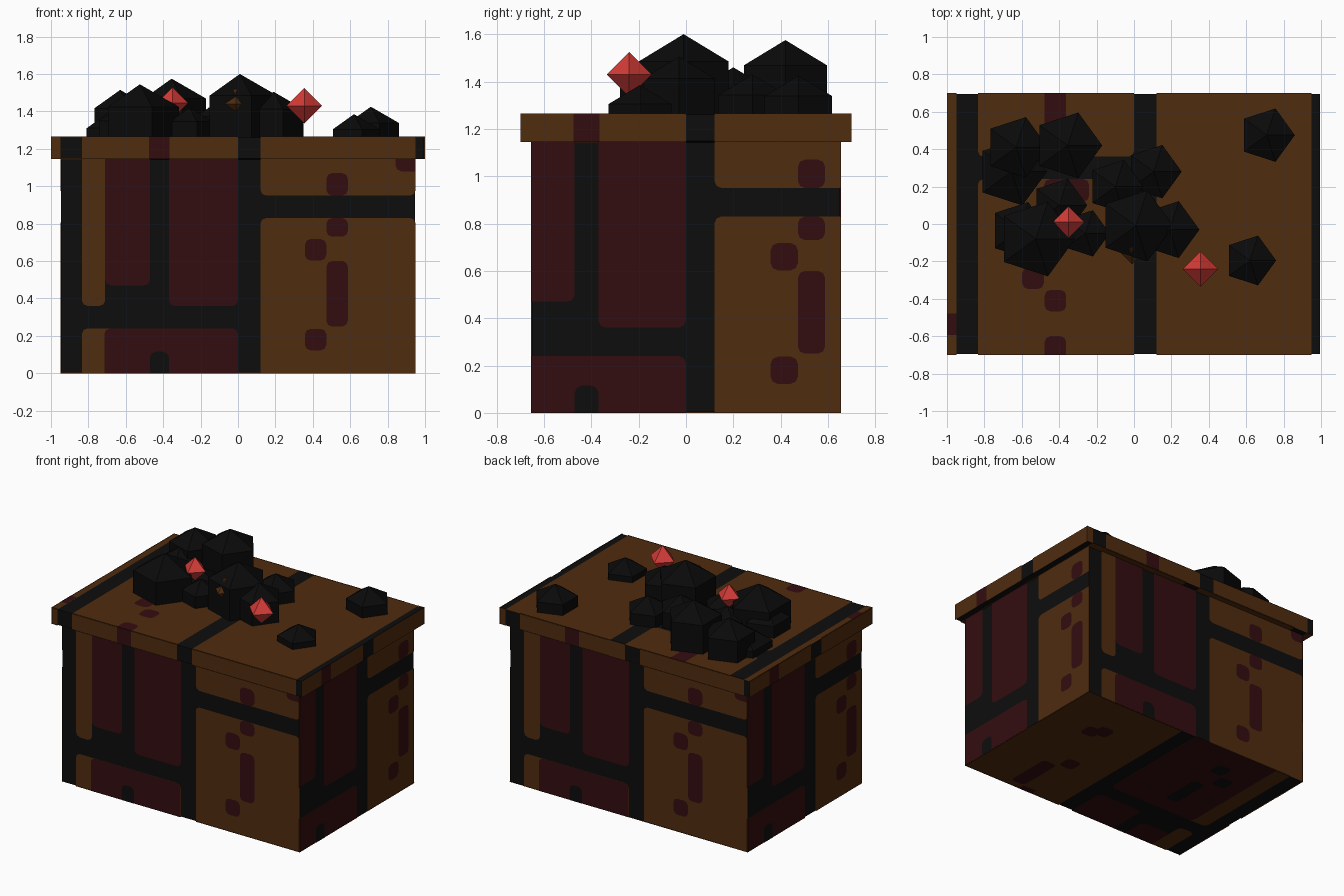
import bpy, bmesh
from math import pi
from mathutils import Vector, Matrix

cube = bpy.data.objects.get("Cube")
if cube:
    bpy.data.objects.remove(cube)


def material(name, rgb):
    m = bpy.data.materials.new(name)
    m.use_nodes = True
    m.diffuse_color = (*rgb, 1)
    bsdf = m.node_tree.nodes["Principled BSDF"]
    bsdf.inputs["Base Color"].default_value = (*rgb, 1)
    bsdf.inputs["Roughness"].default_value = 0.9
    return m


BLACK, BROWN, RED = 0, 1, 2
paints = [material("black_iron", (.004, .004, .004)),
          material("brown_wood", (.08, .025, .0045)),
          material("dark_red_wood", (.034, .004, .005))]
coal_black = material("coal_black", (.003, .003, .003))
gem_red = material("gem_red", (.66, .045, .038))

STEP = 0.0015   # height of one paint layer
FAR = 3         # panels reaching this far run off the face


def rounded(rect, lo, hi, r=0.03):
    """Outline of a rectangle clipped to the face, rounded where not clipped."""
    a, b, c, d = rect
    x0, y0, x1, y1 = max(a, lo[0]), max(b, lo[1]), min(c, hi[0]), min(d, hi[1])
    if x1 - x0 < .005 or y1 - y0 < .005:
        return []
    pts = []
    for x, y, sx, sy, turn in ((x0, y0, 1, 1, 0), (x1, y0, -1, 1, 1),
                               (x1, y1, -1, -1, 0), (x0, y1, 1, -1, 1)):
        whole = x in (a, c) and y in (b, d) and min(x1 - x0, y1 - y0) > 2 * r
        if not whole:
            pts.append((x, y))
            continue
        arc = [(x, y + sy * r), (x + sx * r * .3, y + sy * r * .3), (x + sx * r, y)]
        pts += arc[::-1] if turn else arc
    return pts


def painted_box(name, hx, hy, z0, z1, side, top, bottom):
    """Black box whose faces carry layers of thin painted panels."""
    bm = bmesh.new()
    inset = 3 * STEP
    size = Vector((hx * 2 - inset * 2, hy * 2 - inset * 2, z1 - z0 - inset * 2))
    bmesh.ops.create_cube(bm, size=1, matrix=Matrix.Translation((0, 0, (z0 + z1) / 2))
                          @ Matrix.Diagonal((*size, 1)))
    faces = []
    for k in range(4):
        w, d = (hx, hy) if k % 2 == 0 else (hy, hx)
        turn = Matrix.Rotation(k * pi / 2, 3, 'Z')
        faces.append((side, (-w, z0), (w, z1),
                      lambda u, v, sink, t=turn, d=d: t @ Vector((u, sink - d, v))))
    faces.append((top, (-hx, -hy), (hx, hy), lambda u, v, s: Vector((u, v, z1 - s))))
    faces.append((bottom, (-hx, -hy), (hx, hy), lambda u, v, s: Vector((u, -v, z0 + s))))
    for panels, lo, hi, place in faces:
        for layer, colour, rect in panels:
            pts = rounded(rect, lo, hi)
            if pts:
                sink = (2 - layer) * STEP
                f = bm.faces.new([bm.verts.new(place(u, v, sink)) for u, v in pts])
                f.material_index = colour
    return finish(bm, name, paints)


def finish(bm, name, mats):
    me = bpy.data.meshes.new(name)
    bm.to_mesh(me)
    bm.free()
    for m in mats:
        me.materials.append(m)
    ob = bpy.data.objects.new(name, me)
    bpy.context.collection.objects.link(ob)
    return ob


def spot(x, y, colour=RED, w=.115, h=.115, layer=1):
    return (layer, colour, (x - w / 2, y - h / 2, x + w / 2, y + h / 2))


# Crate body: planks between black straps
planks = [
    (0, BROWN, (-.835, .36, -.71, FAR)),
    (0, RED, (-.71, .47, -.47, FAR)),
    (0, RED, (-.37, .36, 0, FAR)),
    (0, BROWN, (-.835, -FAR, 0, .24)),
    (1, RED, (-.715, -FAR, 0, .24)),
    (0, BROWN, (.12, -FAR, .95, .83)),
    (0, BROWN, (.12, .95, .95, FAR)),
    spot(.53, 1.01, h=.12), spot(.53, .78, h=.1), spot(.53, .425, h=.35),
    spot(.415, .66), spot(.415, .18), spot(.9, 1.14, h=.12),
    spot(-.42, -.04, BLACK, w=.1, h=.31, layer=2),
]
underside = planks + [
    spot(-.42, -.41, BLACK, layer=2), spot(-.54, -.29, BLACK, layer=2),
    spot(.59, -.25), spot(.52, -.3),
]
painted_box("crate_body", .95, .655, 0, 1.147, planks, [], underside)

# Crate lid: brown boards, black straps, red patches
boards = [(0, BROWN, (-FAR, -FAR, -.95, FAR)),
          (0, BROWN, (-.835, -FAR, 0, FAR)),
          (0, BROWN, (.12, -FAR, .95, FAR))]
lid_side = boards + [(1, RED, (-.475, -FAR, -.365, FAR))]
lid_top = [boards[0], boards[2],
           (0, BROWN, (-.835, -FAR, 0, .24)),
           (0, BROWN, (-.835, .36, 0, FAR)),
           spot(-.42, -.41), spot(-.54, -.29), spot(-.42, -.7, h=.2),
           spot(-.42, .65, h=.28), spot(-.36, .18, w=.24, h=.12),
           spot(-1, -.535, w=.1)]
painted_box("crate_lid", 1, .7, 1.145, 1.265, lid_side, lid_top, boards)


# Coal lumps: five-sided prisms with pointed ends (x, y, radius, peak height)
def coal(x, y, radius, peak):
    r = radius / .866
    bm = bmesh.new()
    bmesh.ops.create_uvsphere(bm, u_segments=5, v_segments=3, radius=r)
    # turn so that one corner points along +x
    ring = max(bm.verts, key=lambda v: (v.co.xy.length > r * .1, v.co.x))
    angle = Vector((1, 0)).angle_signed(ring.co.xy)
    bmesh.ops.rotate(bm, verts=bm.verts, matrix=Matrix.Rotation(angle, 3, 'Z'))
    bmesh.ops.translate(bm, verts=bm.verts, vec=(x, y, peak - r))
    finish(bm, "coal_lump", [coal_black])


for lump in ((.71, .475, .15, 1.425), (.62, -.195, .14, 1.385),
             (.01, -.01, .2, 1.6), (.19, -.03, .16, 1.505),
             (.105, .28, .15, 1.43), (-.1, .2, .15, 1.46),
             (-.355, .42, .185, 1.575), (-.63, .41, .17, 1.515),
             (-.655, .28, .19, 1.42), (-.615, -.035, .16, 1.44),
             (-.525, -.08, .21, 1.545), (-.4, .1, .15, 1.42),
             (-.26, -.05, .13, 1.42)):
    coal(*lump)


# Gems: eight-sided crystals
def gem(name, centre, r, mat):
    bm = bmesh.new()
    for axis in range(3):
        for s in (-r, r):
            co = Vector(centre)
            co[axis] += s
            bm.verts.new(co)
    bmesh.ops.convex_hull(bm, input=bm.verts)
    finish(bm, name, [mat])


gem("right_gem", (.355, -.24, 1.43), .095, gem_red)
gem("left_gem", (-.35, .01, 1.445), .085, gem_red)
gem("buried_crystal", (-.01, -.13, 1.44), .085, paints[BROWN])
